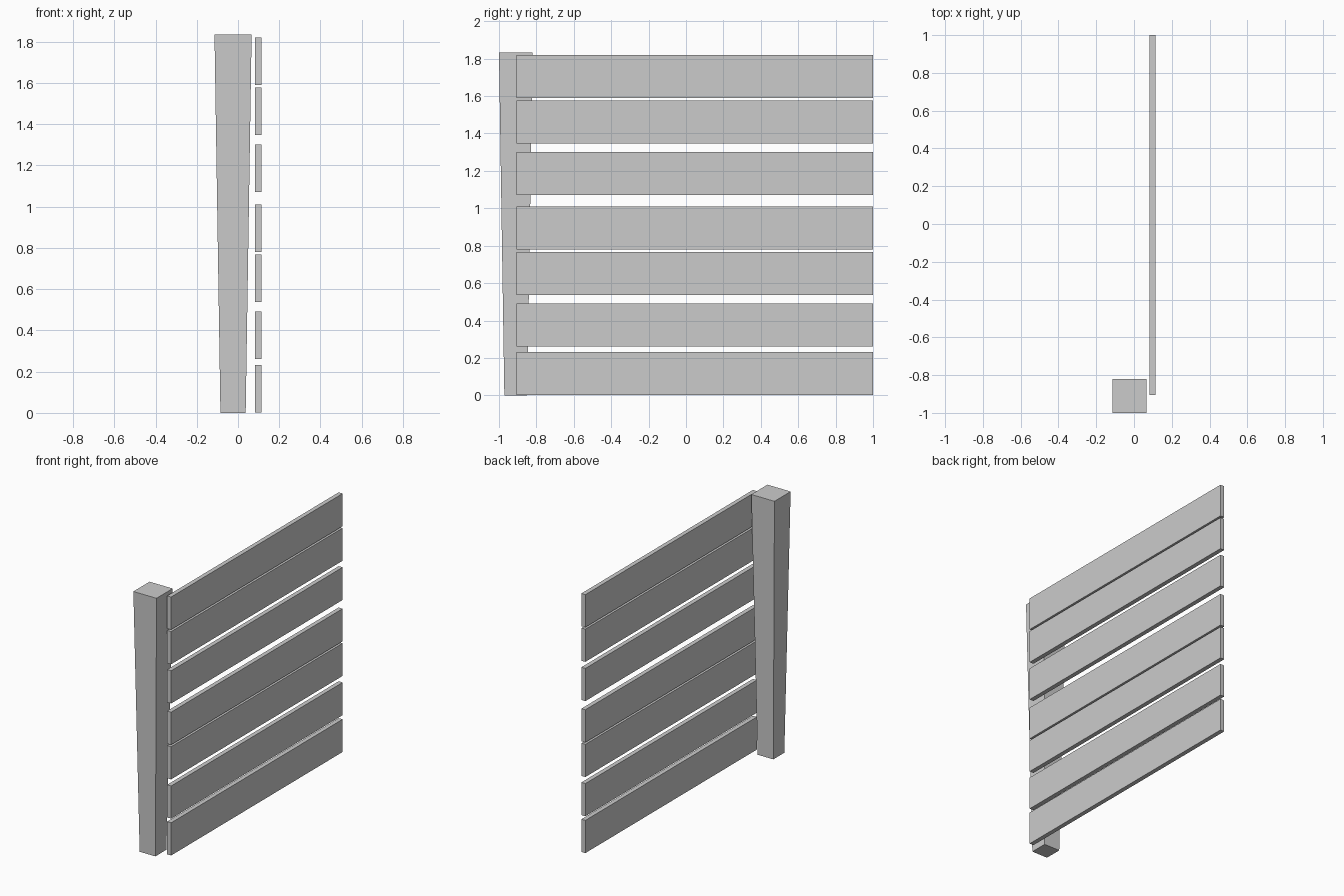
import bpy, bmesh
from mathutils import Matrix

if "Cube" in bpy.data.objects:
    bpy.data.objects.remove(bpy.data.objects["Cube"])


def box(name, x, y, z):
    """Box object from (min, max) ranges."""
    size = [b - a for a, b in (x, y, z)]
    bm = bmesh.new()
    bmesh.ops.create_cube(bm, size=1, matrix=Matrix.Diagonal((*size, 1)))
    mesh = bpy.data.meshes.new(name)
    bm.to_mesh(mesh)
    bm.free()
    obj = bpy.data.objects.new(name, mesh)
    obj.location = [(a + b) / 2 for a, b in (x, y, z)]
    bpy.context.collection.objects.link(obj)
    return obj


# Fence post, narrowing toward the ground
post = box("fence_post", (-0.114, 0.066), (-1.0, -0.82), (0.0, 1.834))
for v in post.data.vertices:
    if v.co.z < 0:
        v.co.x *= 0.68
        v.co.y *= 0.68

# Horizontal planks with uneven gaps
plank_height = 0.23
for i, z in enumerate((0.002, 0.261, 0.537, 0.78, 1.071, 1.347, 1.59)):
    box(f"plank_{i + 1}", (0.083, 0.114), (-0.906, 1.0), (z, z + plank_height))
